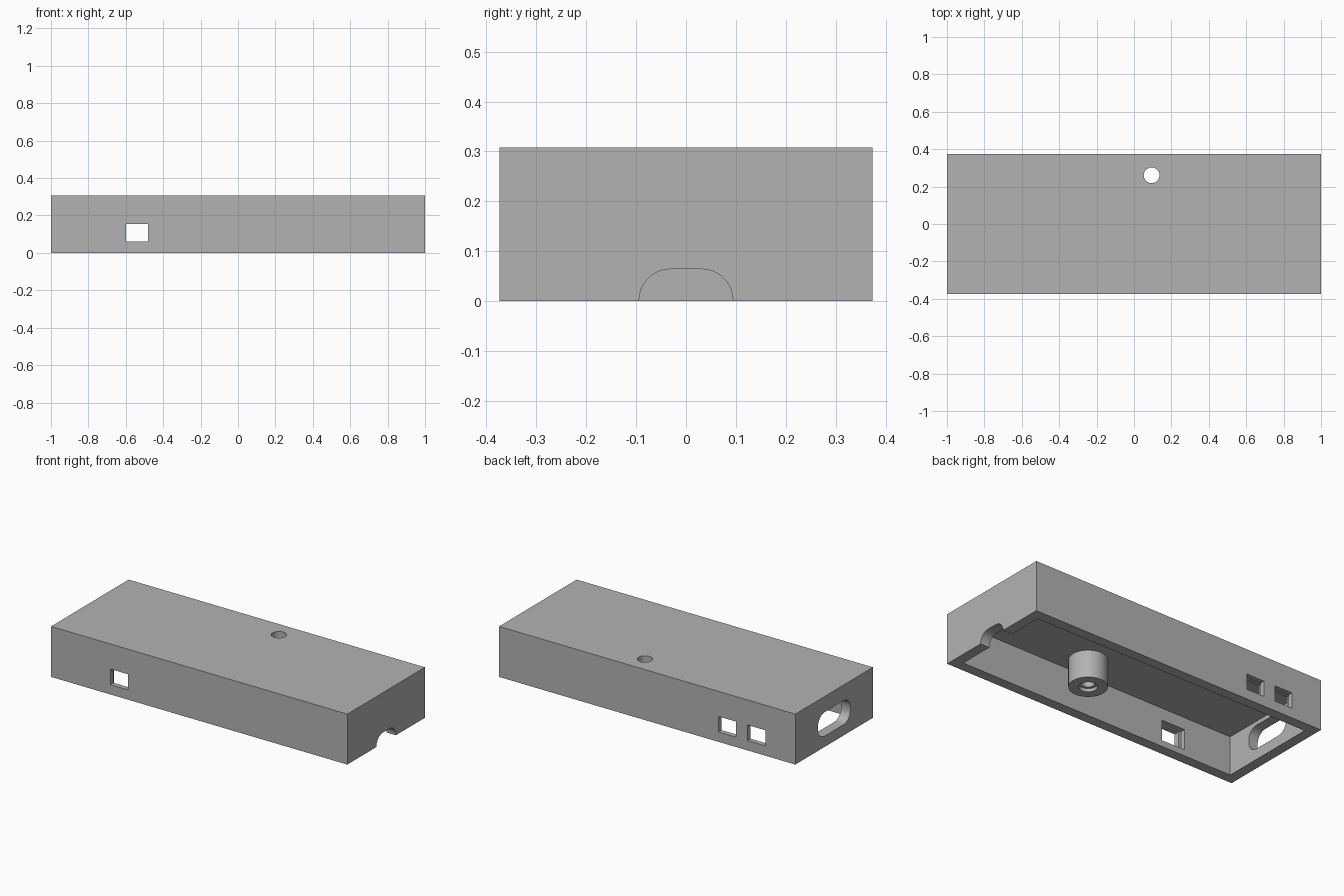
import bpy, bmesh
from math import sin, cos, pi

if "Cube" in bpy.data.objects:
    bpy.data.objects.remove(bpy.data.objects["Cube"], do_unlink=True)

grey = bpy.data.materials.new("plain grey")
grey.use_nodes = True
grey.diffuse_color = (0.45, 0.45, 0.45, 1)
grey.node_tree.nodes["Principled BSDF"].inputs["Base Color"].default_value = grey.diffuse_color

PLACE = {"x": lambda u, v, t: (t, u, v),
         "y": lambda u, v, t: (u, t, v),
         "z": lambda u, v, t: (u, v, t)}


def prism(name, outline, axis, lo, hi):
    """Extrude a closed 2D outline along an axis from lo to hi."""
    bm = bmesh.new()
    rings = [[bm.verts.new(PLACE[axis](u, v, t)) for u, v in outline] for t in (lo, hi)]
    n = len(outline)
    for ring in rings:
        bm.faces.new(ring)
    for i in range(n):
        j = (i + 1) % n
        bm.faces.new((rings[0][i], rings[0][j], rings[1][j], rings[1][i]))
    bmesh.ops.recalc_face_normals(bm, faces=bm.faces)
    mesh = bpy.data.meshes.new(name)
    bm.to_mesh(mesh)
    bm.free()
    mesh.materials.append(grey)
    ob = bpy.data.objects.new(name, mesh)
    bpy.context.collection.objects.link(ob)
    return ob


def rect(u0, u1, v0, v1):
    return [(u0, v0), (u1, v0), (u1, v1), (u0, v1)]


def circle(u, v, r, n=48):
    return [(u + r * cos(2 * pi * i / n), v + r * sin(2 * pi * i / n)) for i in range(n)]


def rounded(u0, u1, v0, v1, r, n=10):
    corners = [(u1 - r, v1 - r), (u0 + r, v1 - r), (u0 + r, v0 + r), (u1 - r, v0 + r)]
    return [(cu + r * cos(pi / 2 * (k + i / n)), cv + r * sin(pi / 2 * (k + i / n)))
            for k, (cu, cv) in enumerate(corners) for i in range(n + 1)]


def cut(ob, *cutter_args):
    """Subtract a prism from an object and discard the cutter."""
    tool = prism("cutter", *cutter_args)
    tool.hide_render = True
    mod = ob.modifiers.new("cut", "BOOLEAN")
    mod.operation = "DIFFERENCE"
    mod.solver = "EXACT"
    mod.object = tool
    bpy.context.view_layer.objects.active = ob
    bpy.ops.object.modifier_apply(modifier=mod.name)
    bpy.data.objects.remove(tool, do_unlink=True)


def smooth(ob):
    bpy.ops.object.select_all(action="DESELECT")
    ob.select_set(True)
    bpy.context.view_layer.objects.active = ob
    bpy.ops.object.shade_smooth_by_angle(angle=pi / 6)


L, W, H = 1.0, 0.374, 0.308      # half length, half width, height
WALL, CEILING = 0.0625, 0.237

# Open-bottomed shell
shell = prism("case_shell", rect(-L, L, -W, W), "z", 0, H)
cut(shell, rect(WALL - L, L - WALL, WALL - W, W - WALL), "z", -0.1, CEILING)

# Square windows, each with a wider recess on the inner side of the wall
for side, x0 in ((-1, -0.6), (1, -0.6), (1, -0.797)):
    x1 = x0 + 0.12
    cut(shell, rect(x0, x1, 0.06, 0.155), "y", *sorted((side * 0.28, side * 0.45)))
    cut(shell, rect(x0 - 0.018, x1 + 0.022, 0.038, 0.163), "y",
        *sorted((side * 0.28, side * (W - 0.03))))

# Rounded slot in one end, cable arch in the other, round hole in the top
cut(shell, rounded(-0.156, 0.156, 0.066, 0.212, 0.065), "x", -1.1, -0.9)
cut(shell, rounded(-0.094, 0.094, -0.064, 0.064, 0.0625), "x", 0.9, 1.1)
cut(shell, circle(0.094, 0.26, 0.042), "z", 0.2, 0.4)
smooth(shell)

# Round post hanging inside, with a stepped blind hole
px, py = 0.18, -0.17
post = prism("inner_post", circle(px, py, 0.107), "z", 0.07, CEILING + 0.01)
cut(post, circle(px, py, 0.052), "z", 0, 0.09)
cut(post, circle(px, py, 0.035), "z", 0, 0.18)
smooth(post)
